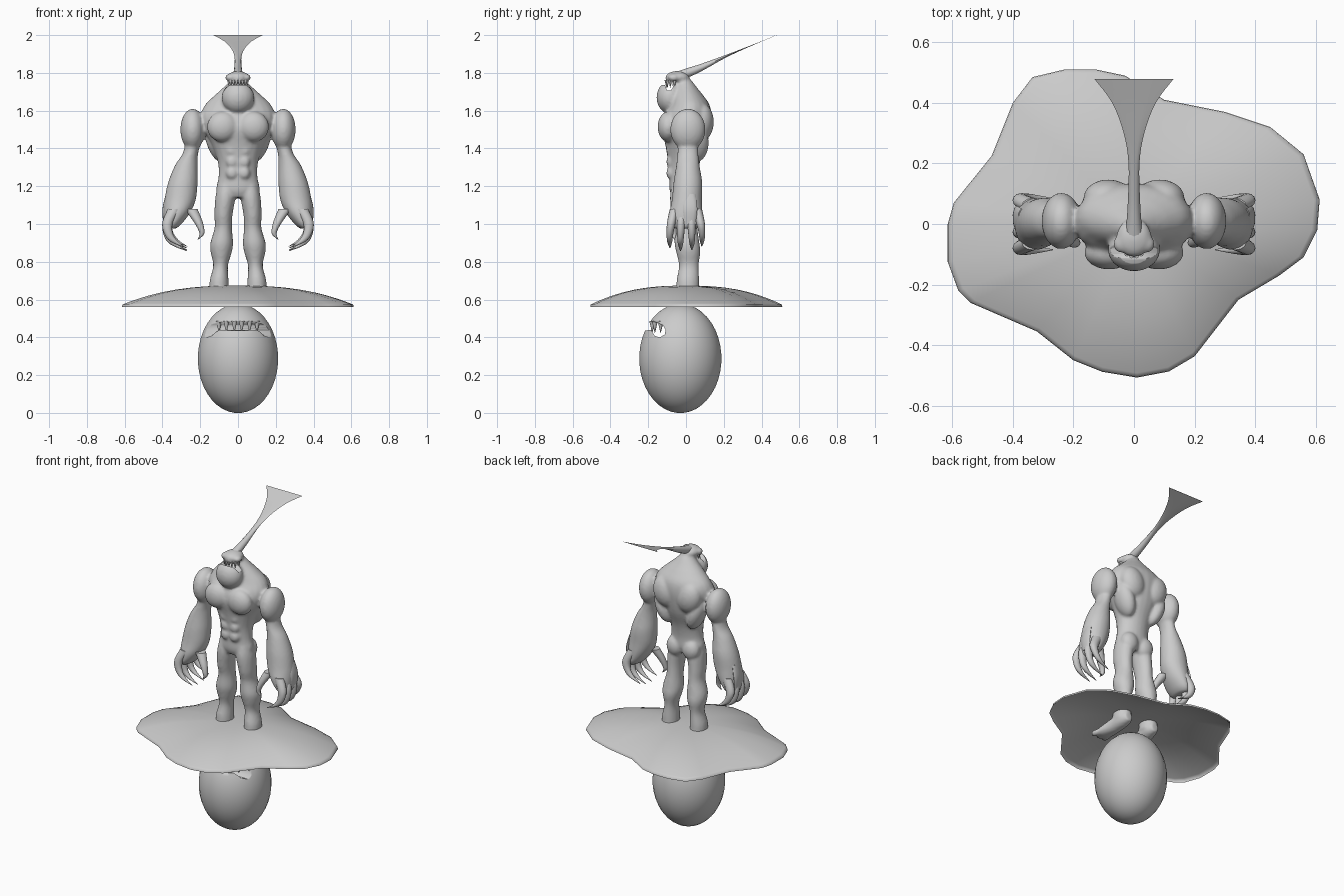
import bpy, bmesh, math
from mathutils import Matrix, Vector

if "Cube" in bpy.data.objects:
    bpy.data.objects.remove(bpy.data.objects["Cube"])

grey = bpy.data.materials.new("stone_grey")
grey.diffuse_color = (0.6, 0.6, 0.6, 1)
grey.use_nodes = True
grey.node_tree.nodes["Principled BSDF"].inputs["Base Color"].default_value = grey.diffuse_color


def finish(bm, name, angle=60):
    bmesh.ops.recalc_face_normals(bm, faces=bm.faces)
    me = bpy.data.meshes.new(name)
    bm.to_mesh(me)
    bm.free()
    ob = bpy.data.objects.new(name, me)
    bpy.context.collection.objects.link(ob)
    me.materials.append(grey)
    for o in bpy.context.selected_objects:
        o.select_set(False)
    ob.select_set(True)
    bpy.context.view_layer.objects.active = ob
    bpy.ops.object.shade_smooth_by_angle(angle=math.radians(angle))
    return ob


def apply(ob, mod):
    bpy.context.view_layer.objects.active = ob
    bpy.ops.object.modifier_apply(modifier=mod.name)


def smooth_rings(rings, steps=4):
    # Catmull-Rom between the given cross-sections
    out = []
    for i in range(len(rings) - 1):
        q = [rings[max(i - 1, 0)], rings[i], rings[i + 1], rings[min(i + 2, len(rings) - 1)]]
        for k in range(steps):
            t = k / steps
            r = [0.5 * (2 * b + (c - a) * t + (2 * a - 5 * b + 4 * c - d) * t * t
                        + (3 * b - a - 3 * c + d) * t ** 3) for a, b, c, d in zip(*q)]
            out.append(r[:3] + [max(r[3], 0.0004), max(r[4], 0.0004)])
    return out + [list(rings[-1])]


def loft(bm, rings, axis="z", side=1, n=24):
    # elliptical sections (x, y, z, radius a, radius b)
    loops = []
    for x, y, z, a, b in smooth_rings(rings):
        loop = []
        for i in range(n):
            c, s = a * math.cos(i * math.tau / n), b * math.sin(i * math.tau / n)
            p = (x + c, y + s, z) if axis == "z" else (x + c, y, z + s)
            loop.append(bm.verts.new((p[0] * side, p[1], p[2])))
        loops.append(loop)
    for l, m in zip(loops, loops[1:]):
        for i in range(n):
            j = (i + 1) % n
            bm.faces.new((l[i], l[j], m[j], m[i]))
    bm.faces.new(loops[0])
    bm.faces.new(loops[-1])


def blob(bm, loc, rad, tilt=0):
    m = Matrix.Translation(loc) @ Matrix.Rotation(tilt, 4, "Y") @ Matrix.Diagonal((*rad, 1))
    bmesh.ops.create_uvsphere(bm, u_segments=32, v_segments=20, radius=1, matrix=m)


def cut_slot(ob, profile, half):
    # mouth opening: (y, z) profile swept sideways
    bm = bmesh.new()
    f = bm.faces.new([bm.verts.new((-half, y, z)) for y, z in profile])
    ext = bmesh.ops.extrude_face_region(bm, geom=[f])
    bmesh.ops.translate(bm, vec=(2 * half, 0, 0),
                        verts=[v for v in ext["geom"] if isinstance(v, bmesh.types.BMVert)])
    cutter = finish(bm, "mouth_cutter")
    cutter.hide_render = True
    mod = ob.modifiers.new("mouth", "BOOLEAN")
    mod.operation, mod.object, mod.solver = "DIFFERENCE", cutter, "EXACT"
    apply(ob, mod)
    bpy.data.objects.remove(cutter)


def teeth(name, cy, rx, ry, z, length, radius, angles):
    bm = bmesh.new()
    for deg in angles:
        for s in (-1, 1):
            a = math.radians(deg) * s
            m = Matrix.Translation((rx * math.sin(a), cy - ry * math.cos(a), z - length / 2))
            bmesh.ops.create_cone(bm, cap_ends=True, segments=10, radius1=0.0005,
                                  radius2=radius, depth=length, matrix=m)
    finish(bm, name)


# torso, head, limbs and muscles fused into one skin
bm = bmesh.new()
loft(bm, [(0, -.015, 1.14, .08, .055), (0, -.015, 1.18, .115, .072), (0, -.015, 1.25, .103, .074),
          (0, -.01, 1.33, .107, .085), (0, 0, 1.42, .14, .11), (0, 0, 1.50, .182, .128),
          (0, .01, 1.57, .198, .125), (0, .02, 1.63, .175, .105), (0, .01, 1.68, .125, .082),
          (0, 0, 1.72, .08, .06), (0, -.01, 1.76, .04, .04)])
blob(bm, (0, -.085, 1.67), (.086, .071, .086))           # jaw
blob(bm, (0, -.045, 1.775), (.058, .064, .035))          # skull
for s in (-1, 1):
    blob(bm, (s * .045, -.065, 1.775), (.023, .03, .02))                 # brow
    blob(bm, (s * .082, -.095, 1.515), (.082, .055, .08), s * .35)       # chest
    blob(bm, (s * .085, .085, 1.54), (.08, .062, .10), s * .3)           # shoulder blade
    blob(bm, (s * .115, .05, 1.43), (.05, .07, .11), s * .35)            # side of back
    for z in (1.27, 1.33, 1.39):
        blob(bm, (s * .032, -.08, z), (.032, .024, .034))                # belly
    blob(bm, (s * .057, .025, 1.17), (.057, .047, .065))                 # seat
    blob(bm, (s * .24, .01, 1.5), (.065, .093, .11))                     # shoulder
    loft(bm, [(.225, .01, 1.48, .045, .055), (.25, .01, 1.38, .04, .055), (.274, .01, 1.31, .06, .062),
              (.292, .01, 1.22, .078, .076), (.306, .005, 1.13, .083, .08), (.324, 0, 1.06, .071, .086),
              (.345, 0, 1.0, .046, .08), (.355, 0, .975, .025, .06)], side=s)      # arm
    loft(bm, [(.06, -.015, 1.21, .045, .06), (.067, -.015, 1.14, .053, .07),
              (.077, -.01, 1.05, .048, .066), (.078, 0, .98, .046, .06),
              (.086, .005, .90, .06, .066), (.089, .012, .85, .056, .064), (.092, .015, .78, .039, .052),
              (.1, .01, .70, .05, .06), (.1, .01, .63, .052, .06)], side=s)        # leg
    loft(bm, [(.1, .075, .63, .025, .03), (.1, .03, .63, .045, .045), (.108, -.05, .615, .048, .042),
              (.12, -.12, .598, .055, .028), (.125, -.15, .592, .05, .018)], "y", s)  # foot
    for x in (.085, .125, .165):
        blob(bm, (s * x, -.155, .592), (.02, .035, .018))                # toe
body = finish(bm, "body")
rm = body.modifiers.new("fuse", "REMESH")
rm.mode, rm.voxel_size, rm.use_smooth_shade = "VOXEL", 0.009, True
apply(body, rm)
sm = body.modifiers.new("soften", "SMOOTH")
sm.factor, sm.iterations = 0.5, 4
apply(body, sm)
cut_slot(body, [(-.2, 1.735), (-.112, 1.735), (-.1, 1.708), (-.08, 1.706), (-.068, 1.727),
                (-.08, 1.746), (-.1, 1.755), (-.2, 1.775)], .12)
teeth("head_teeth", -.045, .05, .06, 1.762, .042, .009, (9, 28, 50, 75))

# clawed fingers and thumbs
bm = bmesh.new()
for s in (-1, 1):
    for y, drop in ((-.077, .0), (-.026, -.015), (.028, -.01), (.076, .01)):
        loft(bm, [(.335, y * .8, 1.08, .035, .024), (.372, y, 1.01, .028, .023),
                  (.368, y * 1.1, .95 + drop, .023, .018), (.335, y * 1.12, .905 + drop, .02, .013),
                  (.27, y * 1.1, .872 + drop, .003, .002)], side=s, n=12)
    # outer fin edge along the hand
    loft(bm, [(.37, .02, 1.16, .012, .03), (.388, .02, 1.08, .012, .04), (.385, .02, 1.0, .01, .03)],
         side=s, n=12)
    loft(bm, [(.25, -.03, 1.08, .035, .03), (.215, -.05, 1.02, .025, .024), (.196, -.06, .975, .017, .018),
              (.192, -.062, .945, .012, .012), (.212, -.062, .918, .002, .002)], side=s, n=12)
finish(bm, "claws")

# swept crest fanning out to a flat blade
bm = bmesh.new()
loft(bm, [(0, -.06, 1.785, .03, .018), (0, 0, 1.798, .025, .025), (0, .08, 1.828, .02, .02),
          (0, .2, 1.883, .018, .008), (0, .3, 1.926, .034, .003), (0, .4, 1.967, .072, .001),
          (0, .478, 1.9995, .13, .0005)], "y", n=12)
finish(bm, "crest", 40)

# wavy domed ground patch, open underneath
outline = [(.01, -.507), (.115, -.487), (.2, -.437), (.345, -.25), (.48, -.17), (.56, -.11), (.605, -.02),
           (.613, .08), (.56, .23), (.45, .32), (.3, .37), (.1, .41), (-.03, .49), (-.125, .51),
           (-.23, .51), (-.335, .485), (-.4, .4), (-.47, .225), (-.595, .07), (-.615, 0),
           (-.615, -.125), (-.58, -.22), (-.54, -.26), (-.32, -.355), (-.2, -.45), (-.105, -.488)]
bm = bmesh.new()
loops = [[bm.verts.new((x, y, .56)) for x, y in outline]]
for s in (.995, .97, .92, .85, .75, .65, .53, .4, .27, .13):
    z = .572 + .102 * (1 - s ** 2.5)
    loops.append([bm.verts.new((x * s, y * s, z)) for x, y in outline])
n = len(outline)
for l, m in zip(loops, loops[1:]):
    for i in range(n):
        bm.faces.new((l[i], l[(i + 1) % n], m[(i + 1) % n], m[i]))
top = bm.verts.new((0, 0, .675))
for i in range(n):
    bm.faces.new((loops[-1][i], loops[-1][(i + 1) % n], top))
finish(bm, "ground_patch", 70)

# egg-shaped lower head with a toothed mouth
bm = bmesh.new()
blob(bm, (0, -.03, .288), (.212, .217, .288))
bmesh.ops.subdivide_edges(bm, edges=bm.edges, cuts=1, use_grid_fill=True, smooth=1)
for v in bm.verts:
    v.co.z = max(v.co.z, 0)
egg = finish(bm, "egg_head", 40)
cut_slot(egg, [(-.3, .425), (-.185, .44), (-.165, .407), (-.138, .4), (-.112, .415), (-.108, .44),
               (-.122, .463), (-.15, .478), (-.3, .5)], .3)
teeth("egg_teeth", -.03, .14, .15, .487, .065, .016, (8, 26, 46))
